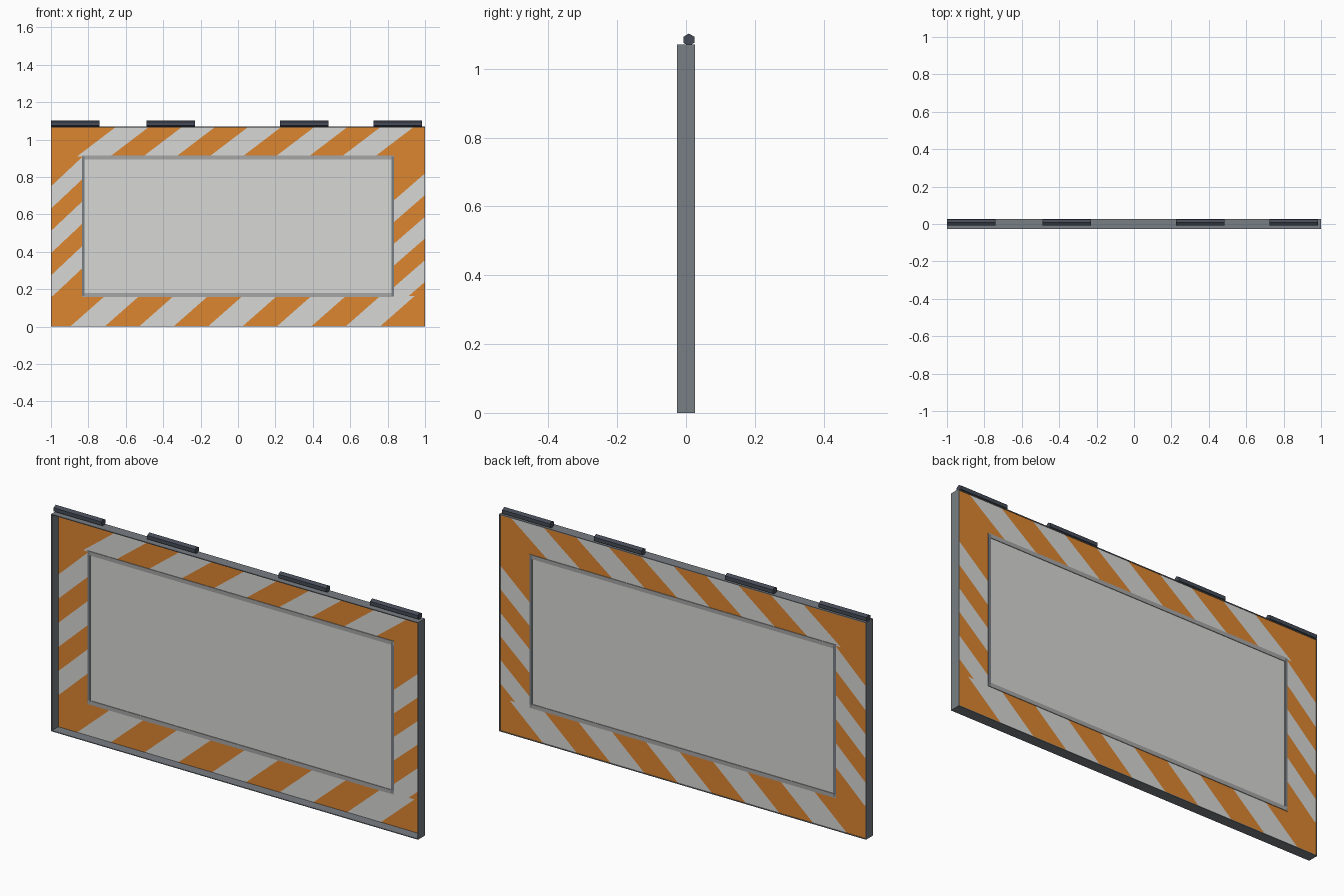
import bpy, bmesh
from math import pi
from mathutils import Vector

if "Cube" in bpy.data.objects:
    bpy.data.objects.remove(bpy.data.objects["Cube"])

HEIGHT, DEPTH, WALL = 1.07, 0.0265, 0.004
SHEET_Y = DEPTH - 0.003
IN_X, IN_LOW, IN_TOP = 0.83, 0.165, 0.91


def material(name, r, g, b):
    m = bpy.data.materials.new(name)
    m.use_nodes = True
    m.diffuse_color = (r, g, b, 1)
    bsdf = m.node_tree.nodes["Principled BSDF"]
    bsdf.inputs["Base Color"].default_value = (r, g, b, 1)
    bsdf.inputs["Roughness"].default_value = 0.8
    return m


orange = material("stripe orange", 0.72, 0.24, 0.03)
pale = material("pale grey", 0.68, 0.68, 0.66)
steel = material("steel grey", 0.19, 0.21, 0.23)
trim = material("trim grey", 0.38, 0.38, 0.38)
dark = material("dark slate", 0.06, 0.07, 0.095)


def finish(bm, name, *mats):
    mesh = bpy.data.meshes.new(name)
    bm.to_mesh(mesh)
    bm.free()
    for m in mats:
        mesh.materials.append(m)
    ob = bpy.data.objects.new(name, mesh)
    bpy.context.collection.objects.link(ob)
    return ob


def box(name, low, high, mat):
    low, high = Vector(low), Vector(high)
    bm = bmesh.new()
    bmesh.ops.create_cube(bm, size=1)
    bmesh.ops.scale(bm, vec=high - low, verts=bm.verts)
    bmesh.ops.translate(bm, vec=(low + high) / 2, verts=bm.verts)
    return finish(bm, name, mat)


def rectangle(bm, x0, x1, z0, z1):
    corners = [(x0, z0), (x0, z1), (x1, z1), (x1, z0)]
    return bm.faces.new([bm.verts.new((x, SHEET_Y, z)) for x, z in corners])


def striped_strip(name, x0, x1, z0, z1, start, step, count, slope):
    """Cut a strip along slanted lines through start points; ends are orange."""
    bm = bmesh.new()
    rectangle(bm, x0, x1, z0, z1)
    normal = Vector((slope, 0, -1)).normalized()
    points = [Vector(start) + Vector(step) * i for i in range(count)]
    for p in points:
        geom = bm.verts[:] + bm.edges[:] + bm.faces[:]
        bmesh.ops.bisect_plane(bm, geom=geom, plane_co=p, plane_no=normal)
    for f in bm.faces:
        c = f.calc_center_median()
        passed = sum((c - p).dot(normal) > 0 for p in points)
        f.material_index = passed % 2
    return finish(bm, name, orange, pale)


# Striped border of the board
striped_strip("top_stripes", -1, 1, IN_TOP, HEIGHT,
              (-0.861, 0, IN_TOP), (0.177, 0, 0), 10, 0.76)
striped_strip("bottom_stripes", -1, 1, 0, IN_LOW,
              (-0.898, 0, 0), (0.184, 0, 0), 10, 0.88)
striped_strip("right_stripes", -1, -IN_X, IN_LOW, IN_TOP,
              (-1, 0, 0.75), (0, 0, -0.119), 6, 0.94)
striped_strip("left_stripes", IN_X, 1, IN_LOW, IN_TOP,
              (1, 0, 0.82), (0, 0, -0.116), 6, 0.87)

# Plain centre panel
bm = bmesh.new()
rectangle(bm, -IN_X, IN_X, IN_LOW, IN_TOP)
finish(bm, "centre_panel", pale)

# Trim around the centre panel, showing on both faces
y0, y1 = SHEET_Y - 0.003, DEPTH
for side, name in ((-1, "right"), (1, "left")):
    x = side * 0.828
    box(name + "_trim", (x - 0.007, y0, IN_LOW), (x + 0.007, y1, IN_TOP), steel)
for z, name in ((IN_LOW + 0.005, "bottom"), (IN_TOP - 0.005, "top")):
    box(name + "_trim", (-0.835, y0, z - 0.01), (0.835, y1, z + 0.01), trim)

# Shallow surround, open at the front
for x, name in ((-1, "right"), (1 - WALL, "left")):
    box(name + "_wall", (x, -DEPTH, 0), (x + WALL, DEPTH, HEIGHT), steel)
for z, name in ((0, "bottom"), (HEIGHT - WALL, "top")):
    box(name + "_wall", (-1, -DEPTH, z), (1, DEPTH, z + WALL), steel)

# Six-sided hinge tubes along the top edge
for i, x in enumerate((-0.87, -0.36, 0.355, 0.855)):
    bpy.ops.mesh.primitive_cylinder_add(
        vertices=6, radius=0.018, depth=0.26,
        location=(x, 0.0085, HEIGHT + 0.0145), rotation=(0, pi / 2, 0))
    tube = bpy.context.object
    tube.name = f"hinge_tube_{i + 1}"
    tube.data.materials.append(dark)
    # Turn the section so that its points face front and back
    for v in tube.data.vertices:
        v.co.x, v.co.y = v.co.y, v.co.x
    tube.data.flip_normals()
    bpy.ops.object.shade_smooth_by_angle(angle=pi / 6)
